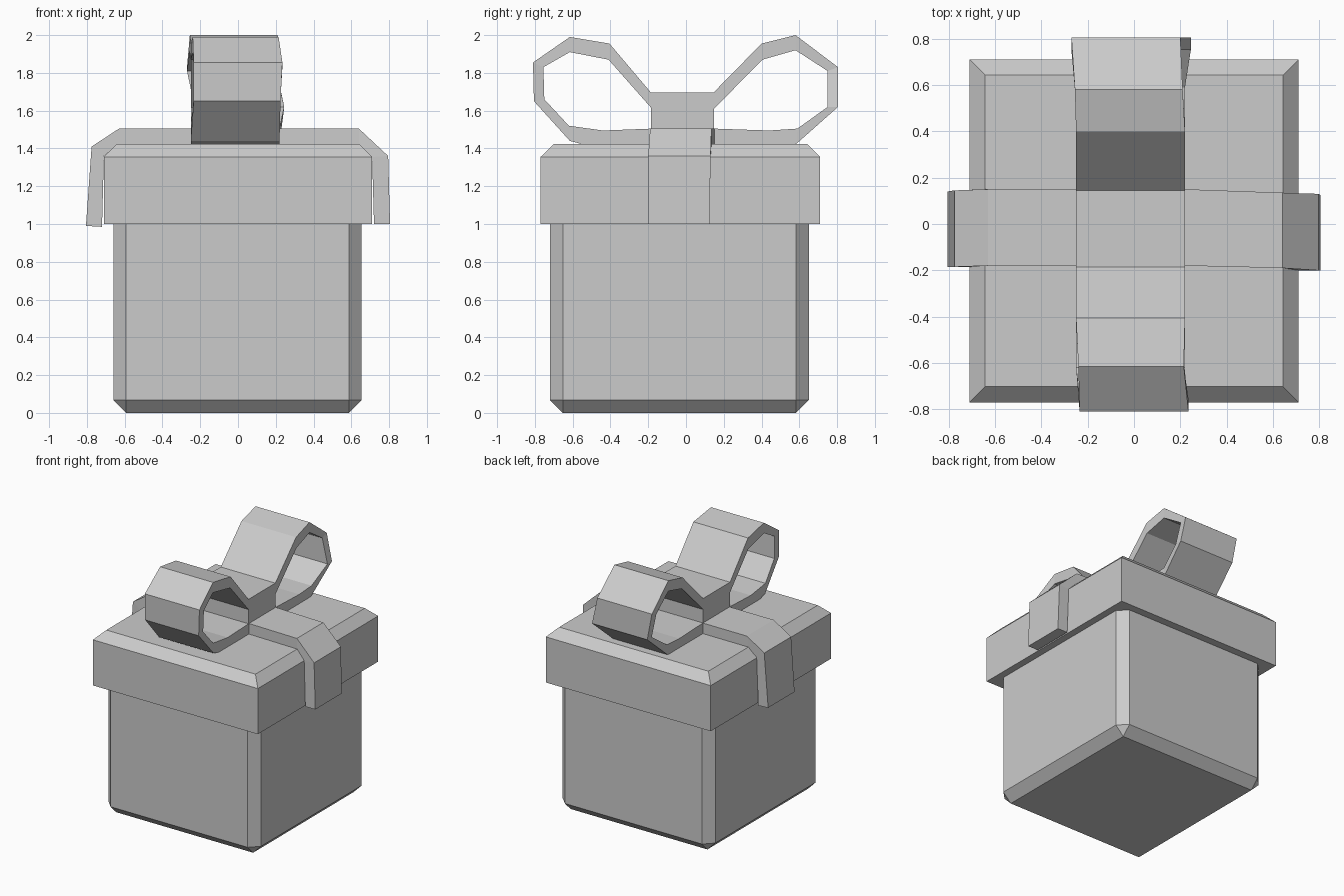
import bpy
import bmesh

old = bpy.data.objects.get("Cube")
if old:
    bpy.data.objects.remove(old, do_unlink=True)

# One plain grey for the whole gift box
GREY = (0.6, 0.6, 0.6, 1)
grey = bpy.data.materials.new("plain grey")
grey.use_nodes = True
grey.diffuse_color = GREY
grey.node_tree.nodes["Principled BSDF"].inputs["Base Color"].default_value = GREY


def finish(name, bm):
    bmesh.ops.recalc_face_normals(bm, faces=bm.faces)
    mesh = bpy.data.meshes.new(name)
    bm.to_mesh(mesh)
    bm.free()
    mesh.materials.append(grey)
    obj = bpy.data.objects.new(name, mesh)
    bpy.context.collection.objects.link(obj)
    return obj


def block(name, low, high, bevel=0, rule=None):
    """Box between two corners; edges whose midpoint passes the rule are chamfered."""
    bm = bmesh.new()
    bmesh.ops.create_cube(bm, size=1)
    for v in bm.verts:
        for i in range(3):
            v.co[i] = low[i] if v.co[i] < 0 else high[i]
    if bevel:
        edges = [e for e in bm.edges if rule((e.verts[0].co.z + e.verts[1].co.z) / 2)]
        bmesh.ops.bevel(bm, geom=edges, offset=bevel, segments=1, affect='EDGES')
    return finish(name, bm)


def strip(name, stations, place):
    """Thick band: each station is (outer a, outer z, inner a, inner z, low side, high side)."""
    bm = bmesh.new()
    rings = []
    for oa, oz, ia, iz, lo, hi in stations:
        corners = [(oa, oz, lo), (oa, oz, hi), (ia, iz, hi), (ia, iz, lo)]
        rings.append([bm.verts.new(place(*c)) for c in corners])
    for a, b in zip(rings, rings[1:]):
        for i in range(4):
            j = (i + 1) % 4
            bm.faces.new((a[i], a[j], b[j], b[i]))
    bm.faces.new(rings[0])
    bm.faces.new(rings[-1])
    return finish(name, bm)


# Box body and lid
block("box_body", (-.66, -.72, 0), (.655, .65, 1.02), .068, lambda z: z < 1)
block("box_lid", (-.71, -.77, 1), (.71, .71, 1.423), .068, lambda z: z > 1.4)

# Ribbon draped over the lid from side to side
strip("lid_ribbon", [
    (-.805, .99, -.72, .985, -.185, .14),
    (-.775, 1.41, -.71, 1.36, -.185, .145),
    (-.63, 1.505, -.64, 1.42, -.18, .15),
    (.22, 1.505, .22, 1.42, -.18, .15),
    (.64, 1.505, .64, 1.42, -.19, .135),
    (.795, 1.36, .71, 1.355, -.2, .13),
    (.805, 1, .72, 1, -.2, .125),
], lambda a, z, s: (a, s, z))

# Knot in the middle of the bow
block("bow_knot", (-.25, -.185, 1.42), (.22, .148, 1.695))


# Bow loops, bent slightly out of line
def along_y(a, z, s):
    return (s, a, z)


strip("front_bow_loop", [
    (-.185, 1.695, -.18, 1.61, -.25, .22),
    (-.405, 1.955, -.41, 1.87, -.25, .22),
    (-.615, 1.99, -.615, 1.91, -.24, .215),
    (-.81, 1.855, -.755, 1.83, -.235, .235),
    (-.805, 1.65, -.75, 1.66, -.235, .225),
    (-.615, 1.44, -.62, 1.52, -.25, .22),
    (-.54, 1.42, -.44, 1.495, -.25, .22),
    (-.18, 1.42, -.18, 1.505, -.25, .22),
], along_y)

strip("back_bow_loop", [
    (.145, 1.695, .148, 1.61, -.25, .22),
    (.4, 1.955, .405, 1.87, -.25, .22),
    (.58, 2, .58, 1.92, -.255, .21),
    (.805, 1.83, .75, 1.81, -.27, .2),
    (.805, 1.62, .75, 1.62, -.23, .245),
    (.585, 1.425, .59, 1.505, -.25, .22),
    (.5, 1.42, .44, 1.495, -.25, .22),
    (.148, 1.42, .148, 1.505, -.25, .22),
], along_y)
